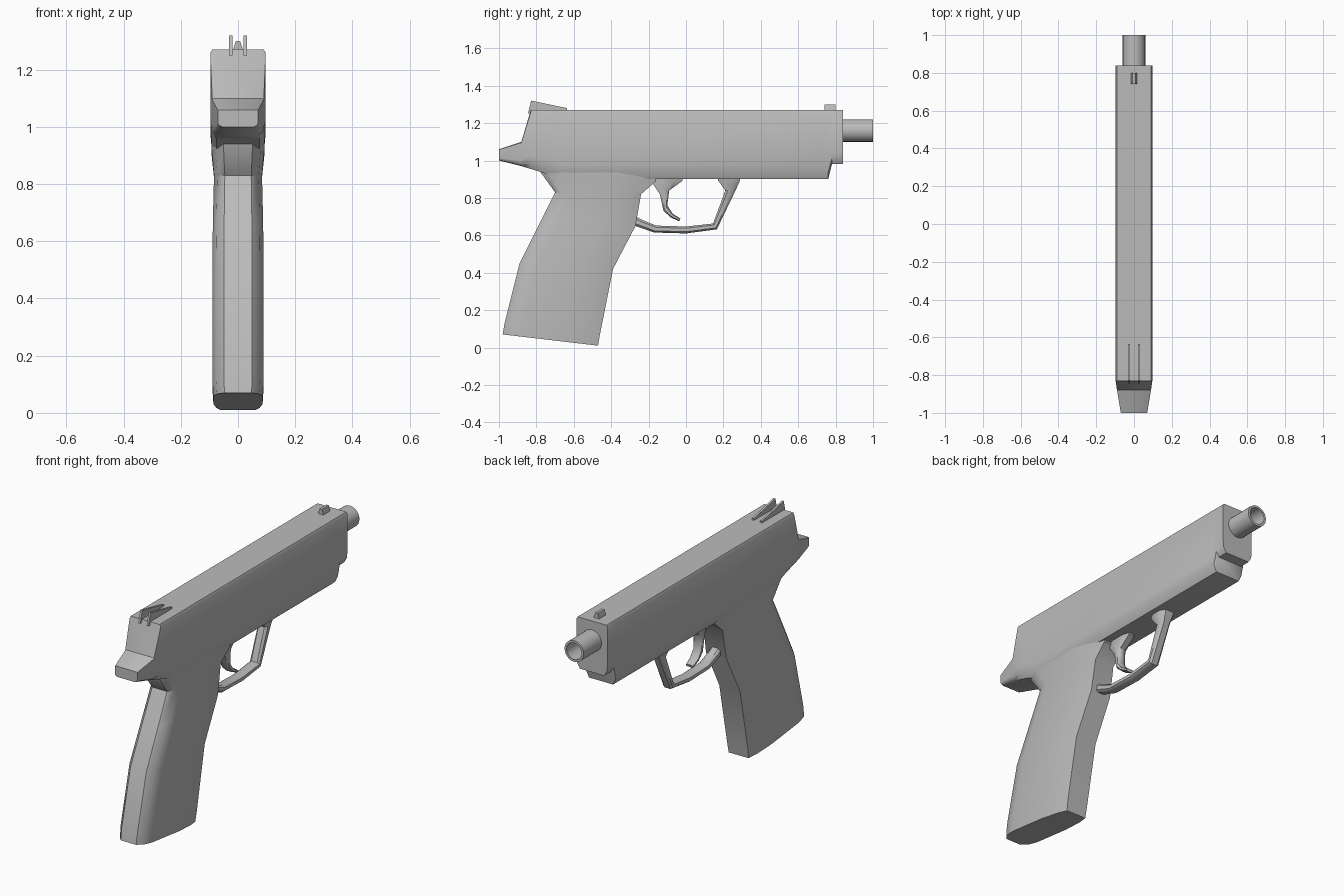
import bpy, bmesh, math
from mathutils import Matrix

cube = bpy.data.objects.get("Cube")
if cube:
    bpy.data.objects.remove(cube, do_unlink=True)

grey = bpy.data.materials.new("plain_grey")
grey.use_nodes = True
colour = (0.5, 0.5, 0.5, 1)
grey.diffuse_color = colour
grey.node_tree.nodes["Principled BSDF"].inputs["Base Color"].default_value = colour


def finish(name, bm, angle=40):
    bmesh.ops.recalc_face_normals(bm, faces=bm.faces)
    mesh = bpy.data.meshes.new(name)
    bm.to_mesh(mesh)
    bm.free()
    mesh.materials.append(grey)
    obj = bpy.data.objects.new(name, mesh)
    bpy.context.collection.objects.link(obj)
    bpy.ops.object.select_all(action="DESELECT")
    obj.select_set(True)
    bpy.context.view_layer.objects.active = obj
    bpy.ops.object.shade_smooth_by_angle(angle=math.radians(angle))
    return obj


def loft(name, rows, shape, x=0, angle=40):
    """Rows are (y1, z1, y2, z2, half width); shape is (blend, width share)
    for one half of the section, mirrored to the other side."""
    bm = bmesh.new()
    outline = [(t, s) for t, s in shape] + [(t, -s) for t, s in reversed(shape)]
    rings = [[bm.verts.new((x + s * w, y1 + (y2 - y1) * t, z1 + (z2 - z1) * t))
              for t, s in outline] for y1, z1, y2, z2, w in rows]
    n = len(outline)
    for a, b in zip(rings, rings[1:]):
        for i in range(n):
            j = (i + 1) % n
            bm.faces.new((a[i], a[j], b[j], b[i]))
    bm.faces.new(rings[0])
    bm.faces.new(rings[-1])
    return finish(name, bm, angle)


BOX = [(0, 1), (1, 1)]
ROUND = [(0, 0.6), (0.25, 1), (0.75, 1), (1, 0.6)]

# Slide and frame, from the rear tang to the stepped nose
stations = [(-1, 1, 1.06, 0.07), (-0.88, 0.97, 1.1, 0.09), (-0.83, 0.955, 1.27, 0.097),
            (-0.78, 0.94, 1.27, 0.097), (-0.68, 0.9, 1.27, 0.097), (0.76, 0.9, 1.27, 0.097),
            (0.78, 0.98, 1.27, 0.097), (0.84, 0.98, 1.27, 0.097)]
loft("slide_and_frame", [(y, low, y, high, w) for y, low, high, w in stations],
     [(0, 0.78), (0.1, 0.96), (0.22, 1), (0.96, 1), (1, 0.93)])

# Grip, narrower and flat along its front
loft("grip", [(-0.98, 0.07, -0.47, 0.01, 0.086), (-0.97, 0.13, -0.46, 0.07, 0.09),
              (-0.89, 0.45, -0.39, 0.42, 0.09), (-0.78, 0.67, -0.27, 0.65, 0.088),
              (-0.7, 0.83, -0.24, 0.82, 0.084), (-0.78, 0.94, -0.16, 0.89, 0.093),
              (-0.78, 1.0, -0.16, 0.96, 0.093)],
     [(0, 0.55), (0.06, 0.86), (0.18, 1), (0.65, 1), (0.88, 0.88), (1, 0.72)])

# Trigger guard and trigger
loft("trigger_guard", [(-0.3, 0.66, -0.28, 0.71, 0.03), (-0.25, 0.643, -0.24, 0.685, 0.03),
                       (-0.17, 0.615, -0.16, 0.652, 0.03), (0, 0.61, 0, 0.647, 0.03),
                       (0.165, 0.632, 0.145, 0.663, 0.03), (0.265, 0.84, 0.21, 0.84, 0.03),
                       (0.29, 0.895, 0.17, 0.895, 0.045), (0.29, 0.93, 0.17, 0.93, 0.045)], ROUND)
loft("trigger", [(-0.18, 0.93, -0.02, 0.93, 0.03), (-0.18, 0.88, -0.02, 0.89, 0.03),
                 (-0.14, 0.82, -0.09, 0.84, 0.027), (-0.12, 0.73, -0.1, 0.76, 0.025),
                 (-0.08, 0.695, -0.07, 0.715, 0.025), (-0.035, 0.675, -0.03, 0.69, 0.022)], ROUND)

# Hollow barrel: outer wall, rim, bore and bore floor
bm = bmesh.new()
rings = []
for radius, y in ((0.06, 0.8), (0.06, 1), (0.047, 1), (0.047, 0.85)):
    ring = bmesh.ops.create_circle(
        bm, segments=24, radius=radius,
        matrix=Matrix.Translation((0, y, 1.16)) @ Matrix.Rotation(math.pi / 2, 4, "X"))
    rings.append(ring["verts"])
for a, b in zip(rings, rings[1:]):
    for i in range(24):
        j = (i + 1) % 24
        bm.faces.new((a[i], a[j], b[j], b[i]))
bm.faces.new(rings[0])
bm.faces.new(rings[-1])
finish("barrel", bm)

# Twin rear sight blades and front sight post
for side, x in (("right", -0.026), ("left", 0.026)):
    loft("rear_sight_" + side, [(-0.845, 1.25, -0.828, 1.32, 0.006),
                                (-0.635, 1.26, -0.635, 1.28, 0.006)], BOX, x, 20)
loft("front_sight", [(0.74, 1.26, 0.74, 1.3, 0.017), (0.8, 1.26, 0.8, 1.3, 0.017)],
     [(0, 1), (0.4, 0.9), (1, 0.45)], 0, 20)
